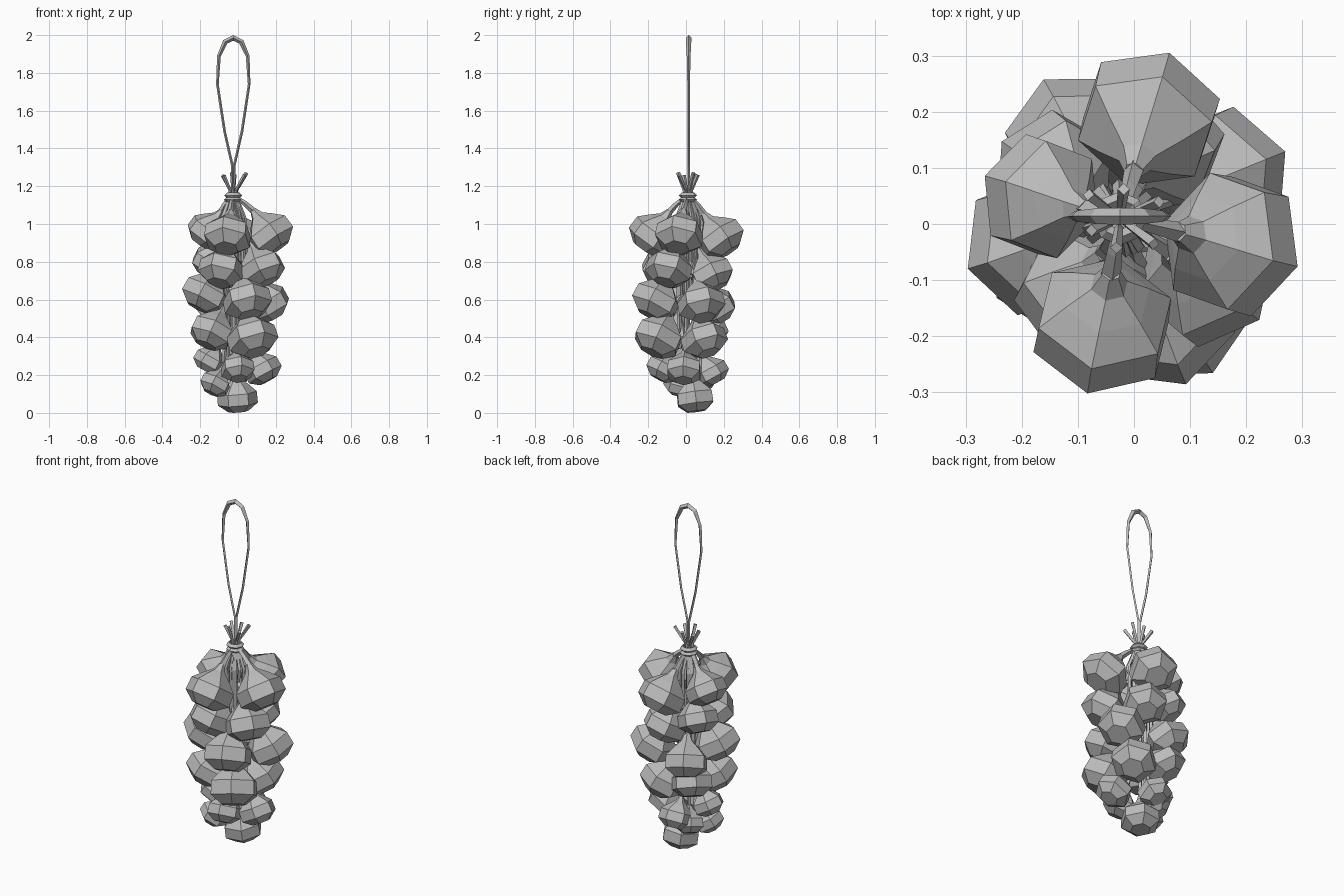
import bpy, bmesh, math, random
from mathutils import Vector

random.seed(4)
cube = bpy.data.objects.get("Cube")
if cube:
    bpy.data.objects.remove(cube)

grey = bpy.data.materials.new("plain_grey")
grey.use_nodes = True
colour = (0.5, 0.5, 0.5, 1)
grey.diffuse_color = colour
grey.node_tree.nodes["Principled BSDF"].inputs["Base Color"].default_value = colour

UP = Vector((0, 0, 1))
CORE = Vector((-0.025, 0.01, 0))
TIE = CORE + UP * 1.14


def finish(bm, name):
    bmesh.ops.recalc_face_normals(bm, faces=bm.faces)
    mesh = bpy.data.meshes.new(name)
    bm.to_mesh(mesh)
    bm.free()
    mesh.materials.append(grey)
    obj = bpy.data.objects.new(name, mesh)
    bpy.context.collection.objects.link(obj)
    return obj


def skin(bm, rings, closed=False):
    """Join rings of vertices with quads and cap the ends."""
    n = len(rings[0])
    pairs = list(zip(rings, rings[1:]))
    if closed:
        pairs.append((rings[-1], rings[0]))
    for a, b in pairs:
        for i in range(n):
            j = (i + 1) % n
            bm.faces.new((a[i], a[j], b[j], b[i]))
    if not closed:
        bm.faces.new(rings[0][::-1])
        bm.faces.new(rings[-1])


def ring(bm, centre, axis, radius, sides, spin=0.0, ref=Vector((0, 1, 0.01))):
    axis = axis.normalized()
    u = axis.cross(ref).normalized()
    v = axis.cross(u)
    angles = [spin + math.tau * i / sides for i in range(sides)]
    return [bm.verts.new(centre + (u * math.cos(a) + v * math.sin(a)) * radius) for a in angles]


def tube(bm, points, radii, sides=4):
    pts = [Vector(p) for p in points]
    rings = []
    for i, p in enumerate(pts):
        axis = pts[min(i + 1, len(pts) - 1)] - pts[max(i - 1, 0)]
        rings.append(ring(bm, p, axis, radii[i], sides))
    skin(bm, rings)


# Bulb profile: (height, radius) as a share of the bulb's size
PROFILE = [(-0.66, 0.5), (-0.3, 0.97), (0.25, 0.95), (0.6, 0.6), (0.9, 0.26), (1.2, 0.13)]


def bulb(name, x, y, z, size, lean=0.6):
    centre = Vector((x, y, z))
    inward = CORE - Vector((x, y, 0))
    inward.normalize()
    axis = (UP + inward * lean).normalized()
    # One corner of the bulb points outward, give or take a little
    side = UP.cross(inward)
    spin = random.uniform(-0.12, 0.12)
    bm = bmesh.new()
    skin(bm, [ring(bm, centre + axis * h * size, axis, r * size, 6, spin, side)
              for h, r in PROFILE])
    finish(bm, name)
    # Stem from the neck, up along the core and into the tie
    neck = centre + axis * size * 1.1
    bm = bmesh.new()
    tie_in = TIE - inward * 0.018
    if z > 0.9:
        path = [neck, neck.lerp(tie_in, 0.5) + UP * 0.005, tie_in]
        radii = [size * 0.14, 0.014, 0.01]
    else:
        path = [neck, CORE - inward * 0.045 + UP * min(z + 0.22, 0.95),
                CORE - inward * 0.06 + UP * 1.03, tie_in]
        radii = [size * 0.13, 0.011, 0.011, 0.01]
    tube(bm, path, radii)
    finish(bm, name + "_stem")


# Tiers of bulbs from the top down: x, y, z, size
TIERS = {
    "top": [(-0.055, -0.178, 0.94, 0.132), (0.17, -0.035, 0.945, 0.133),
            (0.025, 0.184, 0.925, 0.132), (-0.163, 0.048, 0.96, 0.114)],
    "second": [(0.125, -0.09, 0.765, 0.128), (-0.085, -0.118, 0.76, 0.128),
               (0.04, 0.135, 0.735, 0.122), (-0.14, 0.09, 0.8, 0.112)],
    "third": [(-0.175, -0.035, 0.63, 0.13), (0.048, -0.16, 0.595, 0.134),
              (0.15, 0.08, 0.58, 0.13), (-0.105, 0.148, 0.56, 0.124)],
    "fourth": [(0.075, -0.145, 0.4, 0.138), (-0.138, -0.07, 0.43, 0.124),
               (0.08, 0.095, 0.39, 0.126), (-0.115, 0.11, 0.43, 0.116)],
    "fifth": [(-0.15, 0.01, 0.275, 0.088), (-0.002, -0.12, 0.235, 0.094),
              (0.13, -0.01, 0.23, 0.102), (-0.03, 0.134, 0.215, 0.094)],
    "low": [(-0.12, -0.035, 0.155, 0.086), (-0.08, 0.08, 0.17, 0.082)],
}
for tier, spots in TIERS.items():
    for i, spot in enumerate(spots):
        bulb(f"{tier}_bulb_{i + 1}", *spot, lean=0.72 if tier == "top" else 0.55)
bulb("bottom_bulb", -0.003, 0.047, 0.08, 0.11, 0.15)

# Cut stem ends fanning out above the tie
bm = bmesh.new()
for i in range(6):
    a = math.tau * i / 6 + 0.4
    out = Vector((math.cos(a), math.sin(a), 0))
    reach = random.uniform(0.05, 0.08)
    tube(bm, [TIE + out * 0.015 - UP * 0.02, TIE + out * 0.02 + UP * 0.04,
              TIE + out * reach + UP * random.uniform(0.1, 0.135)], [0.009, 0.008, 0.011])
finish(bm, "stem_ends")

# Two wraps of cord round the stems
for name, z, tilt in (("lower_wrap", 1.125, 0.1), ("upper_wrap", 1.155, -0.1)):
    bm = bmesh.new()
    rings = []
    for i in range(8):
        a = math.tau * i / 8
        out = Vector((math.cos(a), math.sin(a), tilt))
        tangent = Vector((-math.sin(a), math.cos(a), 0))
        rings.append(ring(bm, CORE + UP * z + out * 0.034, tangent, 0.014, 4, ref=UP))
    skin(bm, rings, closed=True)
    finish(bm, name)

# Hanging loop: one side's (half width, height), mirrored over the top
HALF = [(0.004, 1.14), (0.005, 1.31), (0.046, 1.49), (0.084, 1.74), (0.076, 1.89), (0.042, 1.965)]
side = [(CORE.x - w, CORE.y + 0.004, z) for w, z in HALF]
other = [(CORE.x + w, CORE.y + 0.004, z) for w, z in reversed(HALF)]
bm = bmesh.new()
path = side + [(CORE.x, CORE.y + 0.004, 1.985)] + other
thick = [0.007] * 4 + [0.01, 0.014]
tube(bm, path, thick + [0.015] + thick[::-1])
finish(bm, "hanging_loop")
